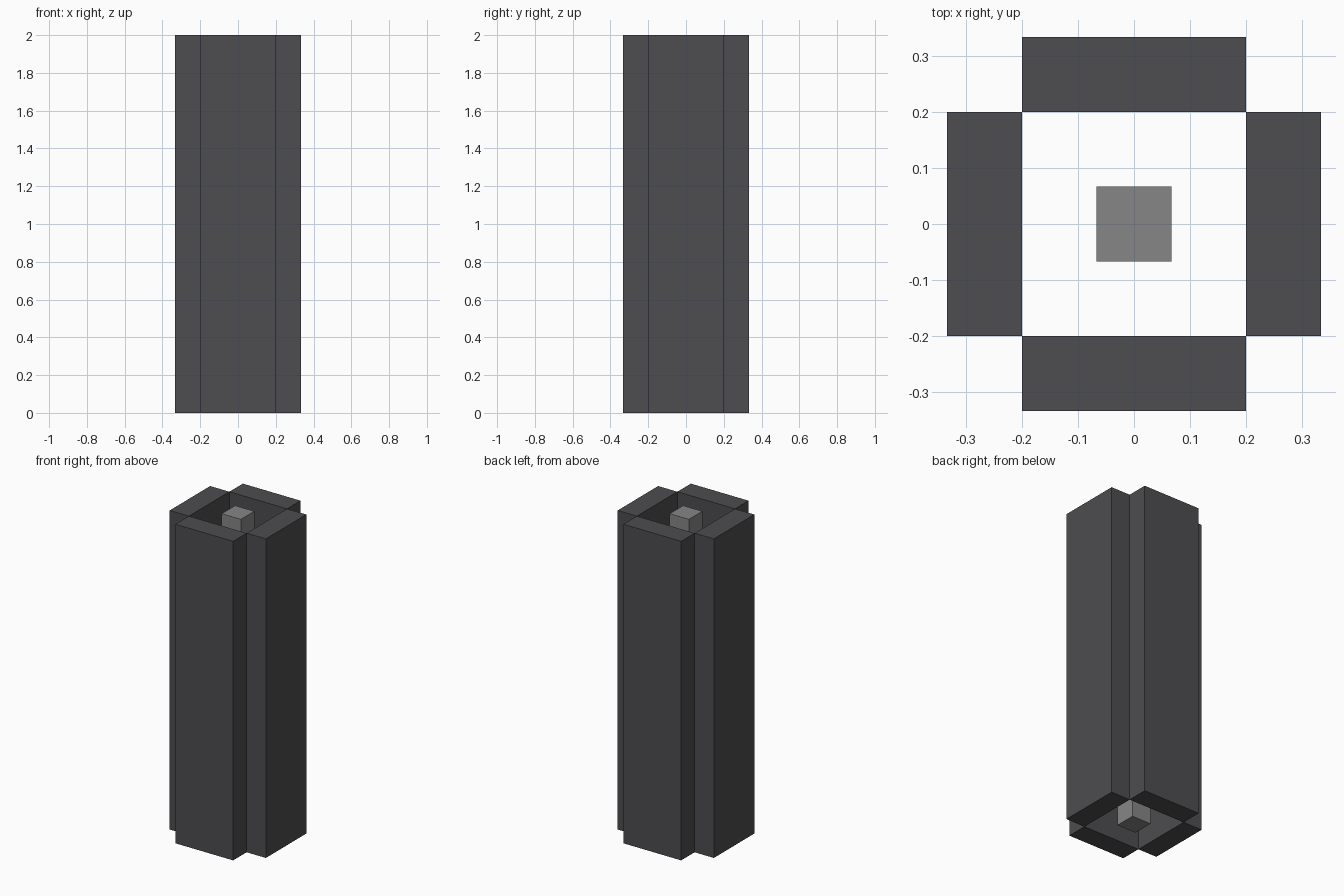
import bpy

if "Cube" in bpy.data.objects:
    bpy.data.objects.remove(bpy.data.objects["Cube"], do_unlink=True)

HEIGHT = 2.0
INNER = 0.2        # half width of the open shaft
OUTER = 1 / 3      # half width over the panels
ROD = 2 / 15       # width of the central rod


def make_material(name, rgb):
    mat = bpy.data.materials.new(name)
    mat.use_nodes = True
    mat.diffuse_color = (*rgb, 1)
    mat.node_tree.nodes["Principled BSDF"].inputs["Base Color"].default_value = (*rgb, 1)
    return mat


def add_box(name, x, y, width, depth, mat):
    bpy.ops.mesh.primitive_cube_add(size=1, location=(x, y, HEIGHT / 2))
    box = bpy.context.object
    box.name = name
    box.scale = (width, depth, HEIGHT)
    bpy.ops.object.transform_apply(location=False, rotation=False, scale=True)
    box.data.materials.append(mat)


charcoal = make_material("charcoal", (0.075, 0.074, 0.081))
grey = make_material("mid grey", (0.24, 0.24, 0.24))

# Four wall panels around the open shaft
middle = (INNER + OUTER) / 2
thick = OUTER - INNER
for name, side in (("front", -1), ("back", 1)):
    add_box(name + "_panel", 0, side * middle, 2 * INNER, thick, charcoal)
for name, side in (("right", -1), ("left", 1)):
    add_box(name + "_panel", side * middle, 0, thick, 2 * INNER, charcoal)

# Full-height rod in the centre
add_box("central_rod", 0, 0, ROD, ROD, grey)
